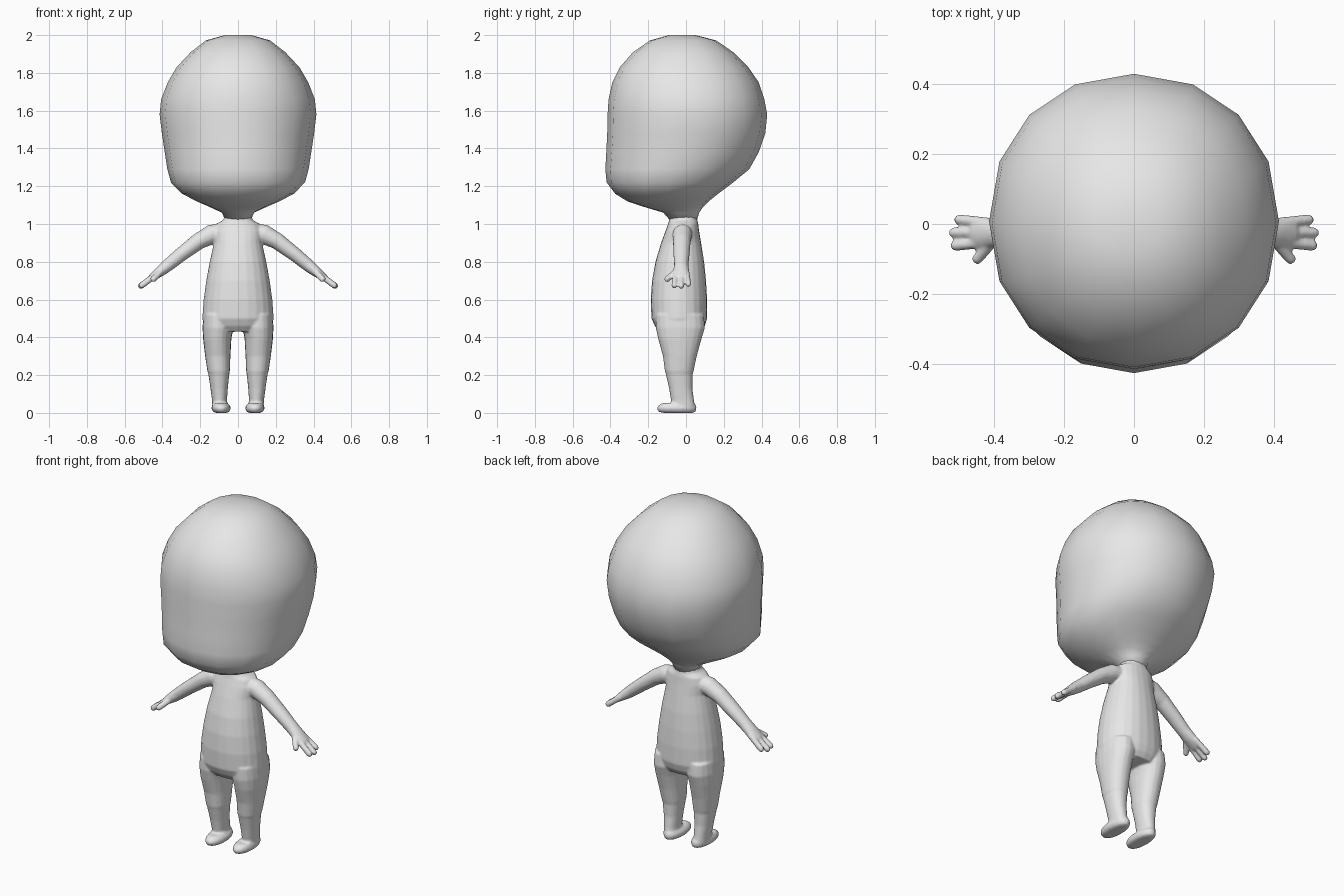
import bpy, bmesh, math
from mathutils import Vector

skin = bpy.data.materials.new("plain grey")
skin.diffuse_color = (0.8, 0.8, 0.8, 1)


def loft(bm, rings, sides, power=1.0):
    """Skin a closed tube through rings of (centre, half-axis u, half-axis v)."""
    loops = []
    for c, u, v in rings:
        loop = []
        for i in range(sides):
            a = math.tau * i / sides
            s, k = math.sin(a), math.cos(a)
            s = math.copysign(abs(s) ** power, s)
            k = math.copysign(abs(k) ** power, k)
            loop.append(bm.verts.new(Vector(c) + Vector(u) * s + Vector(v) * k))
        loops.append(loop)
    for a, b in zip(loops, loops[1:]):
        for i in range(sides):
            j = (i + 1) % sides
            bm.faces.new((a[i], a[j], b[j], b[i]))
    bm.faces.new(loops[0])
    bm.faces.new(loops[-1])


def level_rings(rows):
    """Horizontal rings from (z, x min, x max, y min, y max)."""
    return [(((x0 + x1) / 2, (y0 + y1) / 2, z), ((x1 - x0) / 2, 0, 0), (0, (y1 - y0) / 2, 0))
            for z, x0, x1, y0, y1 in rows]


def limb(bm, rows, side, sides=12):
    """Rounded limb along rows of (x, y, z, half width, half thickness)."""
    pts = [Vector((side * r[0], r[1], r[2])) for r in rows]
    rings = []
    for i, r in enumerate(rows):
        d = (pts[min(i + 1, len(pts) - 1)] - pts[max(i - 1, 0)]).normalized()
        n = d.cross(Vector((0, 1, 0))).normalized()
        w = n.cross(d).normalized()
        rings.append((pts[i], w * r[3], n * r[4]))
    # rounded tip
    d = (pts[-1] - pts[-2]).normalized()
    c, u, v = rings[-1]
    for a in (0.6, 1.1, 1.45):
        rings.append((c + d * u.length * math.sin(a), u * math.cos(a), v * math.cos(a)))
    loft(bm, rings, sides)


def finish(bm, name):
    bmesh.ops.recalc_face_normals(bm, faces=bm.faces)
    for f in bm.faces:
        f.smooth = True
    mesh = bpy.data.meshes.new(name)
    bm.to_mesh(mesh)
    bm.free()
    mesh.materials.append(skin)
    ob = bpy.data.objects.new(name, mesh)
    bpy.context.collection.objects.link(ob)
    return ob


# head: (z, half width, front y, back y)
head_profile = [
    (2.0, 0.07, -0.09, 0.05), (1.972, 0.17, -0.19, 0.16), (1.91, 0.25, -0.28, 0.25),
    (1.83, 0.325, -0.35, 0.33), (1.75, 0.372, -0.39, 0.385), (1.66, 0.407, -0.41, 0.415),
    (1.58, 0.415, -0.415, 0.43), (1.48, 0.403, -0.417, 0.42), (1.38, 0.388, -0.422, 0.385),
    (1.29, 0.374, -0.427, 0.335), (1.22, 0.355, -0.42, 0.25), (1.16, 0.295, -0.375, 0.17),
    (1.12, 0.22, -0.31, 0.12), (1.09, 0.15, -0.22, 0.09), (1.06, 0.085, -0.12, 0.07),
    (1.02, 0.068, -0.085, 0.058)]
bm = bmesh.new()
loft(bm, level_rings([(z, -w, w, f, b) for z, w, f, b in head_profile]), 16, 0.94)
finish(bm, "head")

# body: torso, legs, feet, arms and hands fused into one skin
bm = bmesh.new()
torso = [
    (1.05, 0.068, -0.085, 0.058), (1.02, 0.08, -0.09, 0.06), (1.0, 0.115, -0.095, 0.065),
    (0.96, 0.13, -0.11, 0.07), (0.9, 0.128, -0.132, 0.08), (0.8, 0.15, -0.162, 0.096),
    (0.7, 0.168, -0.18, 0.106), (0.6, 0.182, -0.187, 0.112), (0.5, 0.189, -0.183, 0.112),
    (0.46, 0.18, -0.165, 0.1), (0.43, 0.15, -0.14, 0.08)]
loft(bm, level_rings([(z, -w, w, f, b) for z, w, f, b in torso]), 24, 0.93)

leg = [
    (0.52, 0.02, 0.184, -0.16, 0.095), (0.45, 0.025, 0.188, -0.16, 0.1),
    (0.39, 0.035, 0.185, -0.147, 0.082), (0.3, 0.04, 0.174, -0.122, 0.057),
    (0.22, 0.043, 0.162, -0.112, 0.04), (0.205, 0.046, 0.157, -0.107, 0.036),
    (0.13, 0.054, 0.146, -0.09, 0.034), (0.07, 0.058, 0.138, -0.08, 0.042),
    (0.02, 0.055, 0.135, -0.075, 0.05)]
foot = [
    (0.0, 0.06, 0.118, -0.12, 0.035), (0.006, 0.046, 0.132, -0.145, 0.05),
    (0.022, 0.038, 0.141, -0.154, 0.056), (0.038, 0.042, 0.138, -0.148, 0.054),
    (0.052, 0.055, 0.13, -0.125, 0.045)]
arm = [
    (0.07, -0.015, 0.955, 0.05, 0.05), (0.14, -0.02, 0.945, 0.052, 0.052),
    (0.21, -0.022, 0.908, 0.047, 0.044), (0.3, -0.024, 0.84, 0.043, 0.038),
    (0.37, -0.025, 0.783, 0.038, 0.034), (0.405, -0.026, 0.755, 0.042, 0.03),
    (0.435, -0.026, 0.732, 0.046, 0.024)]
# fingers and thumb: root x, y, z then tip x, y, z
fingers = [(0.42, 0.004, 0.742, 0.5, 0.012, 0.682), (0.42, -0.025, 0.742, 0.515, -0.025, 0.672),
           (0.42, -0.052, 0.742, 0.51, -0.062, 0.675), (0.4, -0.045, 0.755, 0.448, -0.1, 0.708)]

for side in (-1, 1):
    for part in (leg, foot):
        rows = [(z, *sorted((side * a, side * b)), f, k) for z, a, b, f, k in part]
        loft(bm, level_rings(rows), 20, 0.92)
    limb(bm, arm, side, 16)
    for f in fingers:
        a, b = Vector(f[:3]), Vector(f[3:])
        limb(bm, [(*a.lerp(b, t), 0.0155, 0.017) for t in (0, 0.5, 1)], side)

body = finish(bm, "body")
fuse = body.modifiers.new("fuse", 'REMESH')
fuse.mode = 'VOXEL'
fuse.voxel_size = 0.006
fuse.use_smooth_shade = True
soften = body.modifiers.new("soften", 'SMOOTH')
soften.factor = 0.5
soften.iterations = 4
